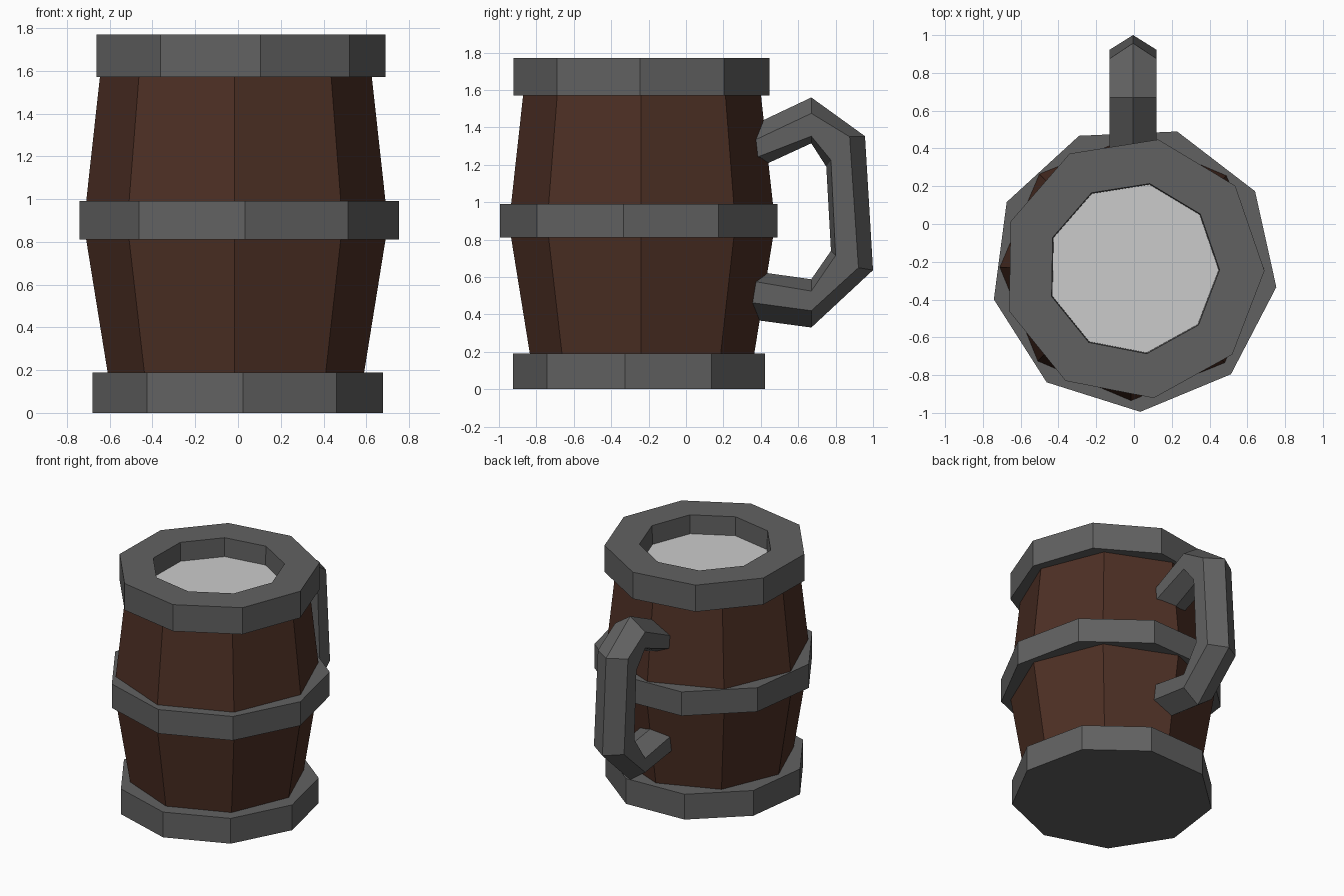
import bpy
from math import sin, cos, radians

if "Cube" in bpy.data.objects:
    bpy.data.objects.remove(bpy.data.objects["Cube"])

CY = -0.235  # centre of the mug body in y


def material(name, colour):
    m = bpy.data.materials.new(name)
    m.diffuse_color = (*colour, 1)
    m.use_nodes = True
    m.node_tree.nodes["Principled BSDF"].inputs["Base Color"].default_value = m.diffuse_color
    return m


iron = material("dark_iron", (0.075 * 1.6, 0.12, 0.12))
wood = material("brown_wood", (0.075, 0.029, 0.018))


def make(name, verts, faces, mat=None):
    mesh = bpy.data.meshes.new(name)
    mesh.from_pydata(verts, [], faces)
    obj = bpy.data.objects.new(name, mesh)
    bpy.context.collection.objects.link(obj)
    if mat:
        mesh.materials.append(mat)
    return obj


def lathe(name, profile, sides, phase, cx, mat=None, closed=False, caps=()):
    """Spin (radius, z) points, listed outside-upwards, around the mug axis."""
    n = len(profile)
    verts = [(cx + r * cos(radians(phase + 360 * i / sides)),
              CY + r * sin(radians(phase + 360 * i / sides)), z)
             for r, z in profile for i in range(sides)]
    faces = []
    for j in range(n if closed else n - 1):
        a, b = j * sides, (j + 1) % n * sides
        for i in range(sides):
            k = (i + 1) % sides
            faces.append((a + i, a + k, b + k, b + i))
    if "bottom" in caps:
        faces.append(tuple(reversed(range(sides))))
    if "top" in caps:
        faces.append(tuple(range((n - 1) * sides, n * sides)))
    return make(name, verts, faces, mat)


# Eight-sided bulging barrel
lathe("barrel", [(0.575, 0.03), (0.60, 0.19), (0.70, 0.81), (0.703, 0.9),
                 (0.70, 0.99), (0.635, 1.58)], 8, -90.5, -0.01, wood)

# Nine-sided hoops, base and rim
lathe("base", [(0.69, 0), (0.69, 0.19), (0.55, 0.19)], 9, -87.5, -0.006,
      iron, caps=("bottom",))
lathe("middle_hoop", [(0.76, 0.81), (0.76, 0.99), (0.62, 0.99), (0.62, 0.81)],
      9, -87.5, 0, iron, closed=True)
lathe("rim", [(0.695, 1.57), (0.695, 1.77), (0.457, 1.77), (0.45, 1.57)],
      9, -1, -0.004, iron, closed=True)

# Drink surface inside the rim
lathe("drink", [(0.455, 1.63)], 9, -1, -0.004, caps=("top",))

# Handle: six-sided section at each bend, as (y, z) of the
# outer ridge, outer corner, inner corner and inner ridge
stations = [
    [(0.30, 1.385), (0.30, 1.30), (0.30, 1.21), (0.30, 1.145)],
    [(0.67, 1.56), (0.67, 1.475), (0.67, 1.353), (0.67, 1.315)],
    [(0.957, 1.353), (0.875, 1.35), (0.775, 1.225), (0.75, 1.19)],
    [(1.0, 0.637), (0.922, 0.65), (0.80, 0.715), (0.775, 0.74)],
    [(0.67, 0.33), (0.67, 0.42), (0.67, 0.525), (0.67, 0.588)],
    [(0.30, 0.38), (0.30, 0.47), (0.30, 0.587), (0.30, 0.64)],
]
HX, HW = -0.005, 0.125
verts, faces = [], []
for o, so, si, inner in stations:
    verts += [(HX, *o), (HX + HW, *so), (HX + HW, *si),
              (HX, *inner), (HX - HW, *si), (HX - HW, *so)]
for s in range(len(stations) - 1):
    a, b = s * 6, s * 6 + 6
    for i in range(6):
        k = (i + 1) % 6
        faces.append((a + i, b + i, b + k, a + k))
faces += [tuple(range(6)), tuple(reversed(range(30, 36)))]
make("handle", verts, faces, iron)

# Consistent outward normals
import bmesh
for obj in bpy.data.objects:
    if obj.name in ("handle", "middle_hoop", "rim"):
        bm = bmesh.new()
        bm.from_mesh(obj.data)
        bmesh.ops.recalc_face_normals(bm, faces=bm.faces)
        bm.to_mesh(obj.data)
        bm.free()
